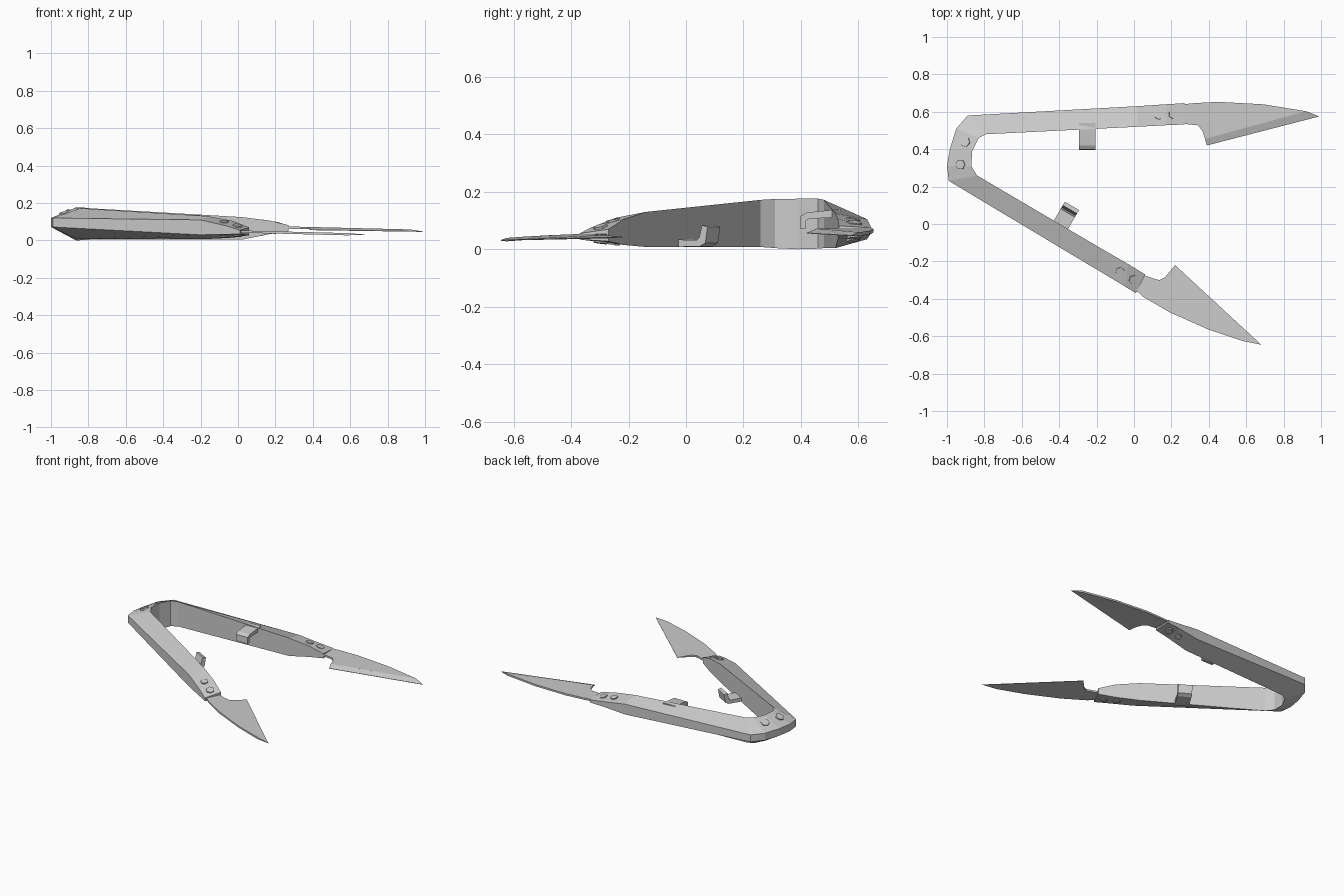
import bpy, bmesh
from mathutils import Vector

cube = bpy.data.objects.get("Cube")
if cube:
    bpy.data.objects.remove(cube, do_unlink=True)

grey = bpy.data.materials.new("plain grey")
grey.use_nodes = True
GREY = (0.6, 0.6, 0.6, 1)
grey.diffuse_color = GREY
grey.node_tree.nodes["Principled BSDF"].inputs["Base Color"].default_value = GREY


def loft(name, rings):
    """Bridge equal-length rings of points and cap both ends."""
    bm = bmesh.new()
    rows = [[bm.verts.new(p) for p in ring] for ring in rings]
    n = len(rows[0])
    for a, b in zip(rows, rows[1:]):
        for i in range(n):
            j = (i + 1) % n
            bm.faces.new((a[i], a[j], b[j], b[i]))
    bm.faces.new(rows[0])
    bm.faces.new(rows[-1])
    bmesh.ops.recalc_face_normals(bm, faces=bm.faces)
    mesh = bpy.data.meshes.new(name)
    bm.to_mesh(mesh)
    bm.free()
    mesh.materials.append(grey)
    obj = bpy.data.objects.new(name, mesh)
    bpy.context.collection.objects.link(obj)
    return obj


# Handle stations: inner x, y, outer x, y, then inner top, outer top, outer bottom, inner bottom
stations = [
    (0.06, -0.27, 0.01, -0.37, 0.07, 0.055, 0.034, 0.028),
    (-0.03, -0.215, -0.05, -0.333, 0.105, 0.075, 0.033, 0.015),
    (-0.16, -0.14, -0.20, -0.243, 0.13, 0.11, 0.03, 0.008),
    (-0.84, 0.26, -0.99, 0.23, 0.172, 0.12, 0.072, 0.008),
    (-0.87, 0.31, -1.00, 0.31, 0.175, 0.12, 0.072, 0.004),
    (-0.865, 0.39, -0.985, 0.40, 0.176, 0.12, 0.072, 0.0),
    (-0.83, 0.46, -0.95, 0.51, 0.176, 0.12, 0.072, 0.002),
    (-0.79, 0.48, -0.89, 0.58, 0.172, 0.12, 0.072, 0.004),
    (0.02, 0.52, 0.02, 0.63, 0.125, 0.105, 0.035, 0.004),
    (0.17, 0.528, 0.17, 0.64, 0.106, 0.085, 0.05, 0.034),
    (0.27, 0.532, 0.27, 0.646, 0.082, 0.074, 0.055, 0.05),
]
rings = []
for ix, iy, ox, oy, it, ot, ob, ib in stations:
    rings.append([Vector((ix, iy, it)), Vector((ox, oy, ot)),
                  Vector((ox, oy, ob)), Vector((ix, iy, ib))])
loft("handle", rings)


# Hex screw heads lying on the sloped top or bottom of the handle
def screw(name, station, along, across, radius, top=True):
    i, o = (0, 1) if top else (3, 2)
    a, b = rings[station], rings[station + 1]
    inner, outer = a[i].lerp(b[i], along), a[o].lerp(b[o], along)
    centre = inner.lerp(outer, across)
    u = (outer - inner).normalized()
    normal = u.cross(b[i] - a[i]).normalized()
    if (normal.z > 0) != top:
        normal.negate()
    v = normal.cross(u)
    base = []
    for k in range(6):
        direction = Vector((1, 0)).copy()
        c, s = ((1, 0), (.5, .866), (-.5, .866), (-1, 0), (-.5, -.866), (.5, -.866))[k]
        base.append(centre + (u * c + v * s) * radius)
    loft(name, [[p - normal * 0.008 for p in base], [p + normal * 0.007 for p in base]])


for side, top in (("top", True), ("bottom", False)):
    screw(f"front_{side}_outer_screw", 0, 0.5, 0.5, 0.026, top)
    screw(f"front_{side}_inner_screw", 1, 0.25, 0.5, 0.024, top)
    screw(f"back_{side}_outer_screw", 9, 0.4, 0.5, 0.026, top)
    screw(f"back_{side}_inner_screw", 8, 0.75, 0.5, 0.024, top)
screw("hinge_front_screw", 4, 0.1, 0.45, 0.028)
screw("hinge_back_screw", 5, 0.5, 0.45, 0.028)


# Blades: flat outlines, dropping gently toward the point
def blade(name, outline, z_root, z_tip, half, thin):
    x0, x1 = outline[0][0], max(p[0] for p in outline)
    low, high = [], []
    for k, (x, y) in enumerate(outline):
        z = z_root + (z_tip - z_root) * (x - x0) / (x1 - x0)
        h = 0.001 if k in thin else half
        low.append((x, y, z - h))
        high.append((x, y, z + h))
    return loft(name, [low, high])


# Back blade body, with a separate ground edge sloping down from it
blade("back_blade", [(0.22, 0.635), (0.32, 0.646), (0.45, 0.653), (0.69, 0.64), (0.92, 0.603),
                     (0.38, 0.455), (0.365, 0.50), (0.34, 0.528), (0.22, 0.54)],
      0.07, 0.053, 0.006, ())
loft("back_blade_edge", [
    [(0.92, 0.603, 0.059), (0.92, 0.603, 0.047), (0.99, 0.575, 0.046), (0.99, 0.575, 0.048)],
    [(0.38, 0.455, 0.072), (0.38, 0.455, 0.060), (0.39, 0.42, 0.055), (0.39, 0.42, 0.057)]])
blade("front_blade", [(-0.01, -0.335), (0.05, -0.39), (0.19, -0.472), (0.40, -0.565),
                      (0.58, -0.625), (0.68, -0.645), (0.22, -0.22), (0.165, -0.285),
                      (0.135, -0.30), (0.10, -0.29), (0.03, -0.265)],
      0.048, 0.031, 0.006, (5, 6))


# Hooks: an L-shaped profile (distance out, height) swept across its width
def hook(name, root, out, width, profile):
    out = Vector((*out, 0)).normalized()
    side = Vector((-out.y, out.x, 0)) * width / 2
    root = Vector((*root, 0))
    mid = [root + out * d + Vector((0, 0, z)) for d, z in profile]
    loft(name, [[p - side for p in mid], [p + side for p in mid]])


hook("back_hook", (-0.25, 0.51), (0, -1), 0.088,
     [(-0.03, 0.14), (0.09, 0.128), (0.112, 0.115), (0.114, 0.072),
      (0.095, 0.07), (0.092, 0.10), (0.08, 0.106), (-0.03, 0.112)])
hook("front_hook", (-0.388, 0.0), (0.5, 0.866), 0.088,
     [(-0.03, 0.008), (0.08, 0.010), (0.103, 0.022), (0.112, 0.078),
      (0.09, 0.084), (0.078, 0.04), (0.068, 0.032), (-0.03, 0.034)])
